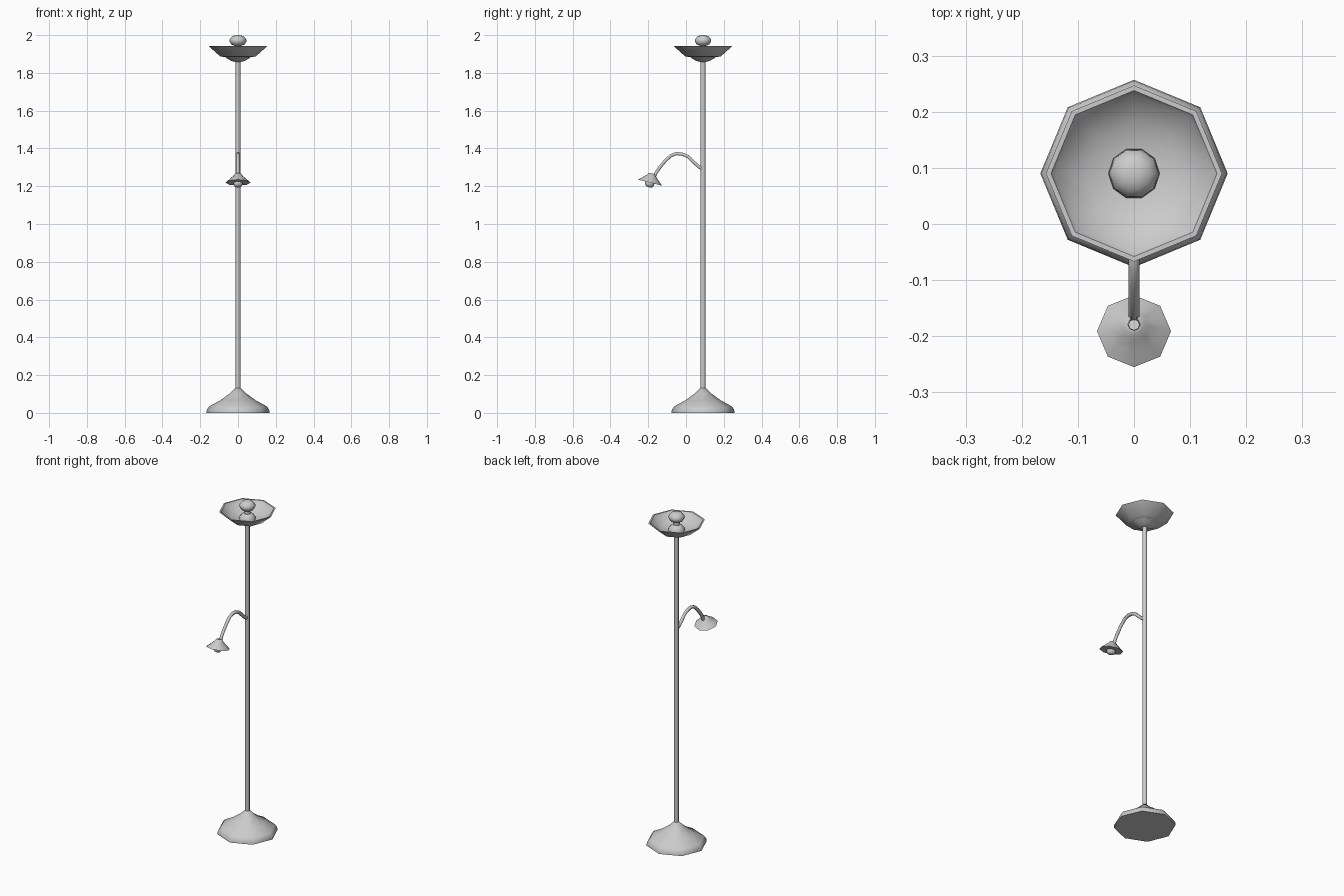
import bpy, bmesh, math
from mathutils import Matrix, Vector

if "Cube" in bpy.data.objects:
    bpy.data.objects.remove(bpy.data.objects["Cube"])

POLE_Y = 0.09


def finish(bm, name, angle=40):
    bmesh.ops.recalc_face_normals(bm, faces=bm.faces)
    mesh = bpy.data.meshes.new(name)
    bm.to_mesh(mesh)
    bm.free()
    obj = bpy.data.objects.new(name, mesh)
    bpy.context.collection.objects.link(obj)
    bpy.ops.object.select_all(action='DESELECT')
    obj.select_set(True)
    bpy.context.view_layer.objects.active = obj
    bpy.ops.object.shade_smooth_by_angle(angle=math.radians(angle))
    return obj


def skin(bm, rings, cap_start, cap_end):
    for a, b in zip(rings, rings[1:]):
        n = len(a)
        for i in range(n):
            j = (i + 1) % n
            bm.faces.new((a[i], a[j], b[j], b[i]))
    if cap_start:
        bm.faces.new(rings[0])
    if cap_end:
        bm.faces.new(rings[-1])


def lathe(name, profile, matrix, sides=8, caps=(True, True), angle=50):
    """Revolve (radius, height) points about the local z axis."""
    bm = bmesh.new()
    rings = [[bm.verts.new(matrix @ Vector((r * math.cos(2 * math.pi * i / sides),
                                            r * math.sin(2 * math.pi * i / sides), z)))
              for i in range(sides)] for r, z in profile]
    skin(bm, rings, *caps)
    return finish(bm, name, angle)


def tube(name, path, radius, sides=6):
    """Sweep a round section along (y, z) points in the x = 0 plane."""
    bm = bmesh.new()
    pts = [Vector((0, y, z)) for y, z in path]
    rings = []
    for k, p in enumerate(pts):
        t = (pts[min(k + 1, len(pts) - 1)] - pts[max(k - 1, 0)]).normalized()
        side = Vector((1, 0, 0))
        up = t.cross(side)
        rings.append([bm.verts.new(p + radius * (math.cos(a) * side + math.sin(a) * up))
                      for a in (2 * math.pi * i / sides for i in range(sides))])
    skin(bm, rings, True, True)
    return finish(bm, name, 65)


axis = Matrix.Translation((0, POLE_Y, 0))

# Flared base and pole
lathe("base", [(0.167, 0), (0.165, 0.017), (0.152, 0.035), (0.095, 0.066),
               (0.045, 0.102), (0.013, 0.132)], axis)
lathe("pole", [(0.013, 0.12), (0.013, 1.87)], axis)

# Uplighter bowl: collar below, open dish with a thin rim
lathe("bowl_collar", [(0.015, 1.858), (0.035, 1.863), (0.068, 1.882), (0.06, 1.888)], axis)
lathe("bowl", [(0.03, 1.876), (0.095, 1.888), (0.157, 1.943), (0.148, 1.943),
               (0.142, 1.933), (0.09, 1.896), (0.03, 1.888)], axis)

# Upper bulb on its rounded socket
lathe("upper_socket", [(0.046, 1.888), (0.044, 1.905), (0.03, 1.92), (0.018, 1.925),
                       (0.018, 1.955)], axis, 10)
lathe("upper_bulb", [(0.018, 1.944), (0.036, 1.951), (0.045, 1.967), (0.043, 1.98),
                     (0.03, 1.994), (0.012, 2.0)], axis, 10)

# Curved reading arm
tube("reading_arm", [(0.09, 1.292), (0.068, 1.303), (0.04, 1.328), (0.01, 1.357),
                     (-0.02, 1.37), (-0.05, 1.373), (-0.08, 1.362), (-0.11, 1.335),
                     (-0.14, 1.298), (-0.158, 1.272), (-0.168, 1.248)], 0.01)

# Tilted reading shade with its bulb
tilt = Matrix.Translation((0, -0.191, 1.219)) @ Matrix.Rotation(math.radians(-14), 4, 'X')
lathe("reading_shade", [(0.066, 0), (0.045, 0.019), (0.027, 0.035), (0.018, 0.047),
                        (0.011, 0.05), (0.014, 0.044), (0.023, 0.032), (0.042, 0.015),
                        (0.066, 0)], tilt)
lathe("reading_bulb", [(0.01, 0.048), (0.014, 0.02), (0.024, 0.002), (0.025, -0.01),
                       (0.018, -0.021), (0.007, -0.025)], tilt)
